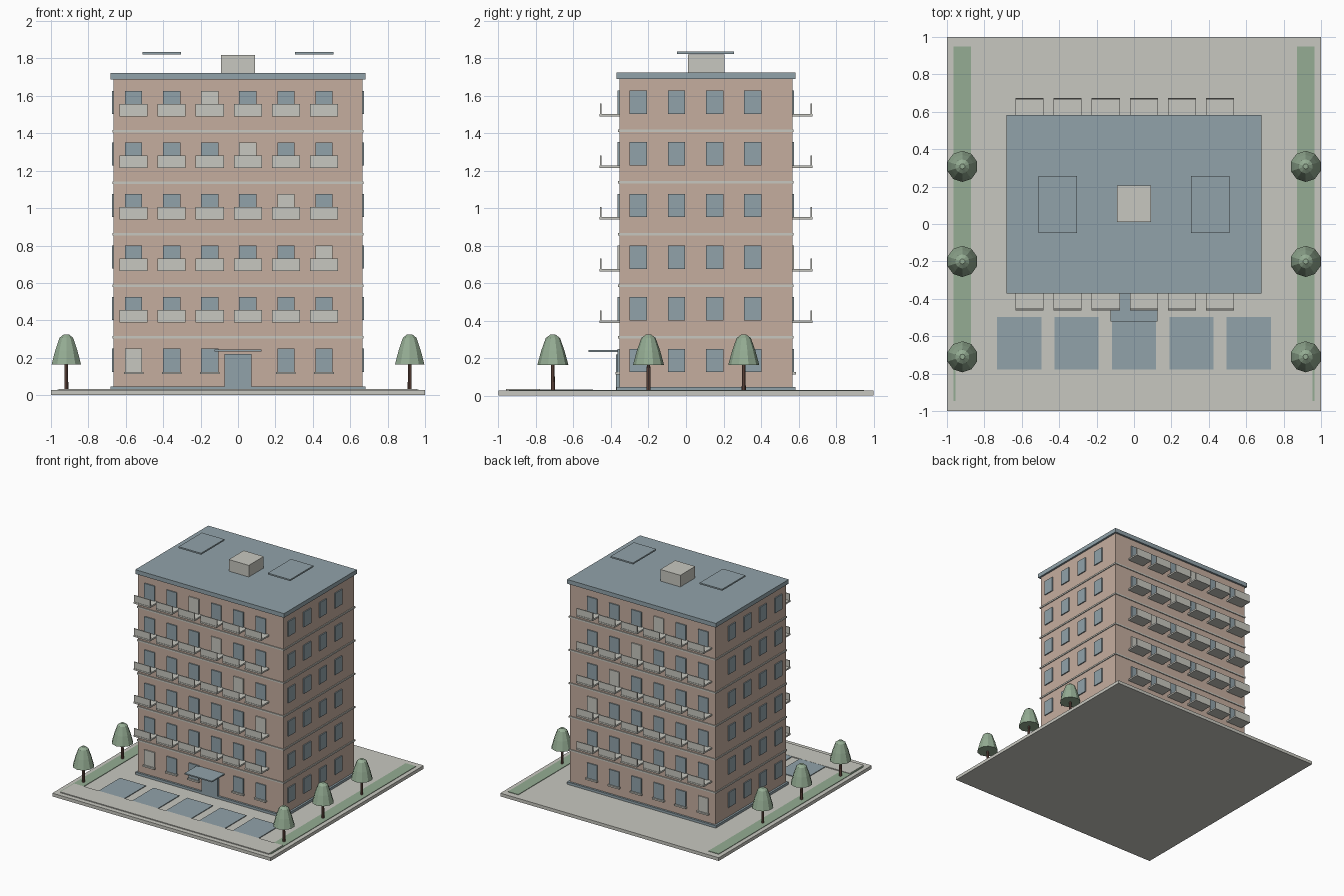
import bpy, bmesh
from mathutils import Matrix, Vector

if "Cube" in bpy.data.objects:
    bpy.data.objects.remove(bpy.data.objects["Cube"])


def material(name, rgb):
    m = bpy.data.materials.new(name)
    m.use_nodes = True
    col = tuple((c / 255) ** 2.2 for c in rgb) + (1,)
    m.diffuse_color = col
    m.node_tree.nodes["Principled BSDF"].inputs["Base Color"].default_value = col
    return m


BRICK = material("brick", (196, 172, 157))
STONE = material("pale stone", (198, 198, 190))
SLATE = material("slate blue", (144, 161, 168))
GREEN = material("leaf green", (147, 171, 146))
BARK = material("bark brown", (112, 84, 74))


def finish(name, bm, mat):
    me = bpy.data.meshes.new(name)
    bm.to_mesh(me)
    bm.free()
    me.materials.append(mat)
    ob = bpy.data.objects.new(name, me)
    bpy.context.collection.objects.link(ob)
    return ob


def boxes(name, mat, items):
    """One object from boxes given as (x range, y range, z range)."""
    bm = bmesh.new()
    for ranges in items:
        mid = Vector([(a + b) / 2 for a, b in ranges])
        size = [abs(b - a) for a, b in ranges]
        bmesh.ops.create_cube(bm, size=1, matrix=Matrix.Translation(mid) @ Matrix.Diagonal((*size, 1)))
    return finish(name, bm, mat)


def span(c, w):
    return (c - w / 2, c + w / 2)


# Main dimensions
HALF_X, FRONT, BACK = 0.665, -0.355, 0.567
FLOOR, SILL, FLOORS = 0.2755, 0.125, 6
GROUND = 0.027
COLS = [-0.558 + 0.2035 * i for i in range(6)]
SIDE_COLS = [-0.254 + 0.2035 * i for i in range(4)]


def ring(grow, z):
    return (span(0, 2 * (HALF_X + grow)), (FRONT - grow, BACK + grow), z)


# Site
boxes("ground_slab", STONE, [((-1, 1), (-1, 1), (0, GROUND))])
boxes("lawn_strips", GREEN, [(span(s * 0.918, 0.094), (-0.945, 0.95), (GROUND, 0.031)) for s in (-1, 1)])
boxes("front_path", STONE, [(span(0, 1.91), (-0.96, -0.778), (GROUND, 0.034))])
boxes("parking_bays", SLATE, [(span(i * 0.307, 0.237), (-0.778, -0.497), (GROUND, 0.033)) for i in range(-2, 3)])

# Building shell
boxes("walls", BRICK, [ring(0, (GROUND, 1.69))])
boxes("plinth", SLATE, [ring(0.016, (GROUND, 0.047))])
boxes("floor_bands", STONE, [ring(0.007, span(0.31 + FLOOR * f, 0.013)) for f in range(FLOORS - 1)])
boxes("roof", SLATE, [ring(0.016, (1.687, 1.722))])
boxes("roof_room", STONE, [(span(0, 0.183), (0.01, 0.205), (1.722, 1.818))])
boxes("roof_panels", SLATE, [(span(s * 0.408, 0.205), (-0.047, 0.257), (1.822, 1.834)) for s in (-1, 1)])

# Windows, sills and balconies
blue, pale, sills, slabs, rails = [], [], [], [], []
for f in range(FLOORS):
    base = SILL + FLOOR * f
    height = (base, base + 0.124)
    for wall, out in ((FRONT, -1), (BACK, 1)):
        for i, x in enumerate(COLS):
            if f == 0 and out < 0 and i == 3:
                continue
            glass = (span(x, 0.092), (wall - out * 0.005, wall + out * 0.009), height)
            (pale if (f + i) % 7 == 0 else blue).append(glass)
            if f == 0:
                sills.append((span(x, 0.105), (wall, wall + out * 0.02), (base - 0.013, base)))
                continue
            slabs.append((span(x, 0.15), (wall, wall + out * 0.107), (base - 0.013, base)))
            rails.append((span(x, 0.15), span(wall + out * 0.1, 0.008), (base, base + 0.054)))
    for s in (-1, 1):
        for y in SIDE_COLS:
            blue.append(((s * (HALF_X - 0.005), s * (HALF_X + 0.009)), span(y, 0.092), height))
boxes("windows", SLATE, blue)
boxes("shuttered_windows", STONE, pale)
boxes("window_sills", STONE, sills)
boxes("balcony_slabs", STONE, slabs)
boxes("balcony_rails", STONE, rails)

# Entrance
boxes("entrance_door", SLATE, [(span(0, 0.145), (-0.374, FRONT), (GROUND, 0.22))])
boxes("entrance_canopy", SLATE, [(span(0, 0.25), (-0.52, FRONT), (0.233, 0.243))])


# Trees: a tapered, faceted crown on a thin trunk
def frustum(bm, r1, r2, z1, z2, x, y, sides, caps=True):
    bmesh.ops.create_cone(bm, cap_ends=caps, segments=sides, radius1=r1, radius2=r2, depth=z2 - z1,
                          matrix=Matrix.Translation((x, y, (z1 + z2) / 2)))


crowns, trunks = bmesh.new(), bmesh.new()
PROFILE = [(0.083, 0.163), (0.062, 0.24), (0.038, 0.307), (0.014, 0.325)]
for x in (-0.918, 0.918):
    for y in (-0.71, -0.2, 0.308):
        frustum(trunks, 0.011, 0.009, GROUND, 0.18, x, y, 8)
        for (r1, z1), (r2, z2) in zip(PROFILE, PROFILE[1:]):
            frustum(crowns, r1, r2, z1, z2, x, y, 10)
finish("tree_trunks", trunks, BARK)
finish("tree_crowns", crowns, GREEN)
